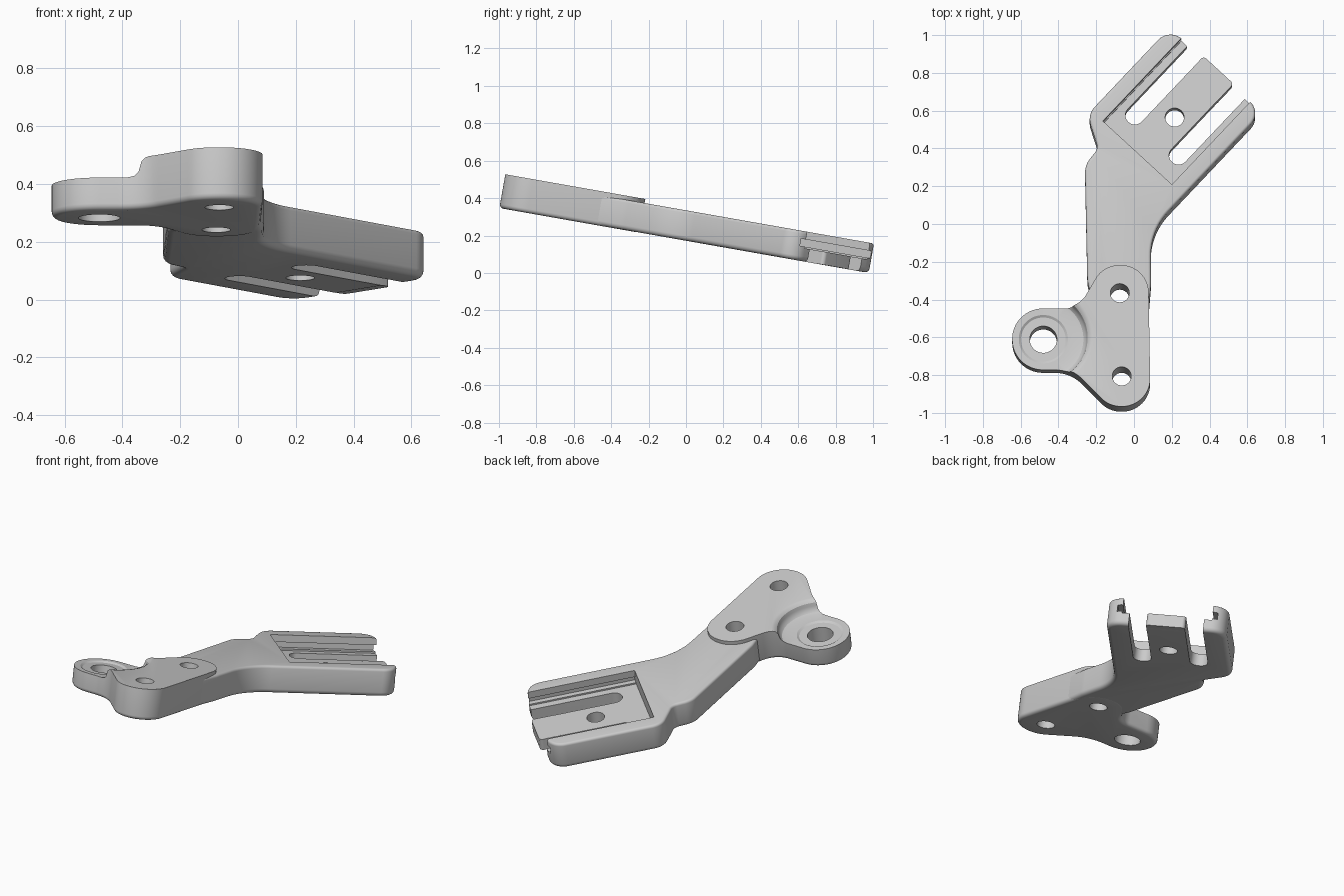
import bpy, bmesh, math
from mathutils import Vector, Matrix

cube = bpy.data.objects.get("Cube")
if cube:
    bpy.data.objects.remove(cube, do_unlink=True)

# The whole bracket is modelled flat, then tilted down towards the back
TILT = Matrix.Translation((0, 0, 0.172)) @ Matrix.Rotation(math.radians(-10), 4, 'X')
FORK = Vector((0.018, 0.355))
ALONG = Vector((math.cos(math.radians(47)), math.sin(math.radians(47))))
ACROSS = Vector((ALONG.y, -ALONG.x))

grey = bpy.data.materials.new("satin grey")
grey.use_nodes = True
grey.diffuse_color = (0.6, 0.6, 0.6, 1)
grey.node_tree.nodes["Principled BSDF"].inputs["Base Color"].default_value = (0.6, 0.6, 0.6, 1)


def fork(f, s):
    """Point in the angled frame of the fork."""
    p = FORK + ALONG * f + ACROSS * s
    return p.x, p.y


def rounded(corners, steps=10):
    """Polygon whose (x, y, radius) corners become arcs."""
    pts = []
    for i, (x, y, r) in enumerate(corners):
        p = Vector((x, y))
        a = (Vector(corners[i - 1][:2]) - p).normalized()
        b = (Vector(corners[(i + 1) % len(corners)][:2]) - p).normalized()
        half = a.angle(b) / 2
        centre = p + (a + b).normalized() * (r / math.sin(half))
        start = p + a * (r / math.tan(half)) - centre
        turn = math.copysign(math.pi - 2 * half, start.y * a.x - start.x * a.y)
        for k in range(steps + 1):
            pts.append(centre + Matrix.Rotation(turn * k / steps, 2) @ start)
    return [p for i, p in enumerate(pts) if (p - pts[i - 1]).length > 0.0015]


def circle(x, y, r, n=48):
    return [(x + r * math.cos(2 * math.pi * k / n), y + r * math.sin(2 * math.pi * k / n))
            for k in range(n)]


def finish(name, bm):
    bmesh.ops.recalc_face_normals(bm, faces=bm.faces[:])
    mesh = bpy.data.meshes.new(name)
    bm.to_mesh(mesh)
    bm.free()
    ob = bpy.data.objects.new(name, mesh)
    bpy.context.collection.objects.link(ob)
    ob.matrix_world = TILT
    mesh.materials.append(grey)
    return ob


def prism(name, outline, low, high, bottom_round=0, top_round=0):
    bm = bmesh.new()
    base = bm.faces.new([bm.verts.new((x, y, low)) for x, y in outline])
    ext = bmesh.ops.extrude_face_region(bm, geom=[base], use_keep_orig=True)
    bmesh.ops.translate(bm, vec=(0, 0, high - low),
                        verts=[v for v in ext["geom"] if isinstance(v, bmesh.types.BMVert)])
    bmesh.ops.recalc_face_normals(bm, faces=bm.faces[:])
    for level, size in ((low, bottom_round), (high, top_round)):
        if size:
            rim = [e for e in bm.edges if all(abs(v.co.z - level) < 1e-5 for v in e.verts)]
            bmesh.ops.bevel(bm, geom=rim, offset=size, offset_type='OFFSET', segments=4,
                            profile=0.5, affect='EDGES', clamp_overlap=False)
    return finish(name, bm)


def turned(name, x, y, profile):
    """Solid of revolution from (radius, height) rings, capped at both ends."""
    bm = bmesh.new()
    rings = [[bm.verts.new((*p, z)) for p in circle(x, y, r, 72)] for r, z in profile]
    for lower, upper in zip(rings, rings[1:]):
        for k in range(len(lower)):
            bm.faces.new((lower[k - 1], lower[k], upper[k], upper[k - 1]))
    bm.faces.new(rings[0])
    bm.faces.new(rings[-1])
    return finish(name, bm)


def cut(target, cutters):
    bpy.context.view_layer.objects.active = target
    for c in cutters:
        mod = target.modifiers.new("cut", 'BOOLEAN')
        mod.operation, mod.solver, mod.object = 'DIFFERENCE', 'EXACT', c
        bpy.ops.object.modifier_apply(modifier=mod.name)


def fork_box(name, half, low, high):
    return prism(name, [fork(0, -half), fork(0, half), fork(0.8, half), fork(0.8, -half)], low, high)


# Bent arm ending in the angled fork
body = prism("arm_body", rounded([
    (*fork(0.61, -0.2), 0.035), (*fork(0.61, -0.335), 0.09),
    (*fork(-0.03, -0.335), 0.1), (-0.19, 0.38, 0.05), (-0.26, 0.29, 0.12),
    (-0.247, -0.33, 0.15), (-0.19, -0.6, 0.05), (0.065, -0.65, 0.05),
    (0.09, -0.35, 0.3), (*fork(-0.257, 0.335), 0.35),
    (*fork(0.61, 0.335), 0.09), (*fork(0.61, 0.2), 0.035)]), 0, 0.16, 0.025, 0.015)

# Squared tip of the fork's middle tongue
tip = prism("tongue_tip", rounded([
    (*fork(0.5, -0.109), 0.005), (*fork(0.63, -0.109), 0.02),
    (*fork(0.63, 0.109), 0.02), (*fork(0.5, 0.109), 0.005)]), 0.001, 0.0705)

# Raised mounting pad with the side lobe
LOBE = (-0.48, -0.639)
pad = prism("mounting_pad", rounded([
    (0.088, -1.013, 0.149), (-0.13, -1.013, 0.149), (-0.335, -0.804, 0.2),
    (-0.645, -0.804, 0.163), (-0.645, -0.474, 0.163), (-0.289, -0.474, 0.12),
    (-0.162, -0.253, 0.147), (0.075, -0.253, 0.147)], 14), -0.001, 0.182, 0.022)

# Holes through both parts
bolt_holes = [prism("bolt_hole_cutter", circle(x, y, 0.05), -0.2, 0.4)
              for x, y in ((-0.075, -0.403), (-0.065, -0.85))]
fork_hole = prism("fork_hole_cutter", circle(0.215, 0.561, 0.05), -0.2, 0.4)
lobe_hole = prism("lobe_hole_cutter", circle(*LOBE, 0.072), -0.2, 0.4)

# Filleted step and shallow seat on the lobe
lobe_step = turned("lobe_step_cutter", *LOBE, [
    (0.118, 0.104), (0.13, 0.112), (0.195, 0.1125), (0.212, 0.117),
    (0.225, 0.13), (0.23, 0.148), (0.235, 0.166), (0.248, 0.178), (0.27, 0.184),
    (0.27, 0.3)])

# Fork pocket, side grooves and the two slots beside the tongue
pocket = fork_box("pocket_cutter", 0.25, 0.07, 0.3)
groove = fork_box("groove_cutter", 0.28, 0.079, 0.118)
slots = []
for side in (-1, 1):
    inner, outer = side * 0.108, side * 0.208
    slots.append(prism("slot_cutter", rounded([
        (*fork(0.1, inner), 0.0495), (*fork(0.1, outer), 0.0495),
        (*fork(0.8, outer), 0.01), (*fork(0.8, inner), 0.01)]), -0.2, 0.4))

cut(body, [pocket, groove, fork_hole] + slots + bolt_holes)
cut(pad, bolt_holes + [lobe_hole, lobe_step])

for c in [pocket, groove, fork_hole, lobe_step, lobe_hole] + slots + bolt_holes:
    bpy.data.objects.remove(c, do_unlink=True)

# Smooth rounded edges, keep crisp ones
for ob in (body, tip, pad):
    bpy.ops.object.select_all(action='DESELECT')
    ob.select_set(True)
    bpy.context.view_layer.objects.active = ob
    bpy.ops.object.shade_smooth_by_angle(angle=math.radians(30))
